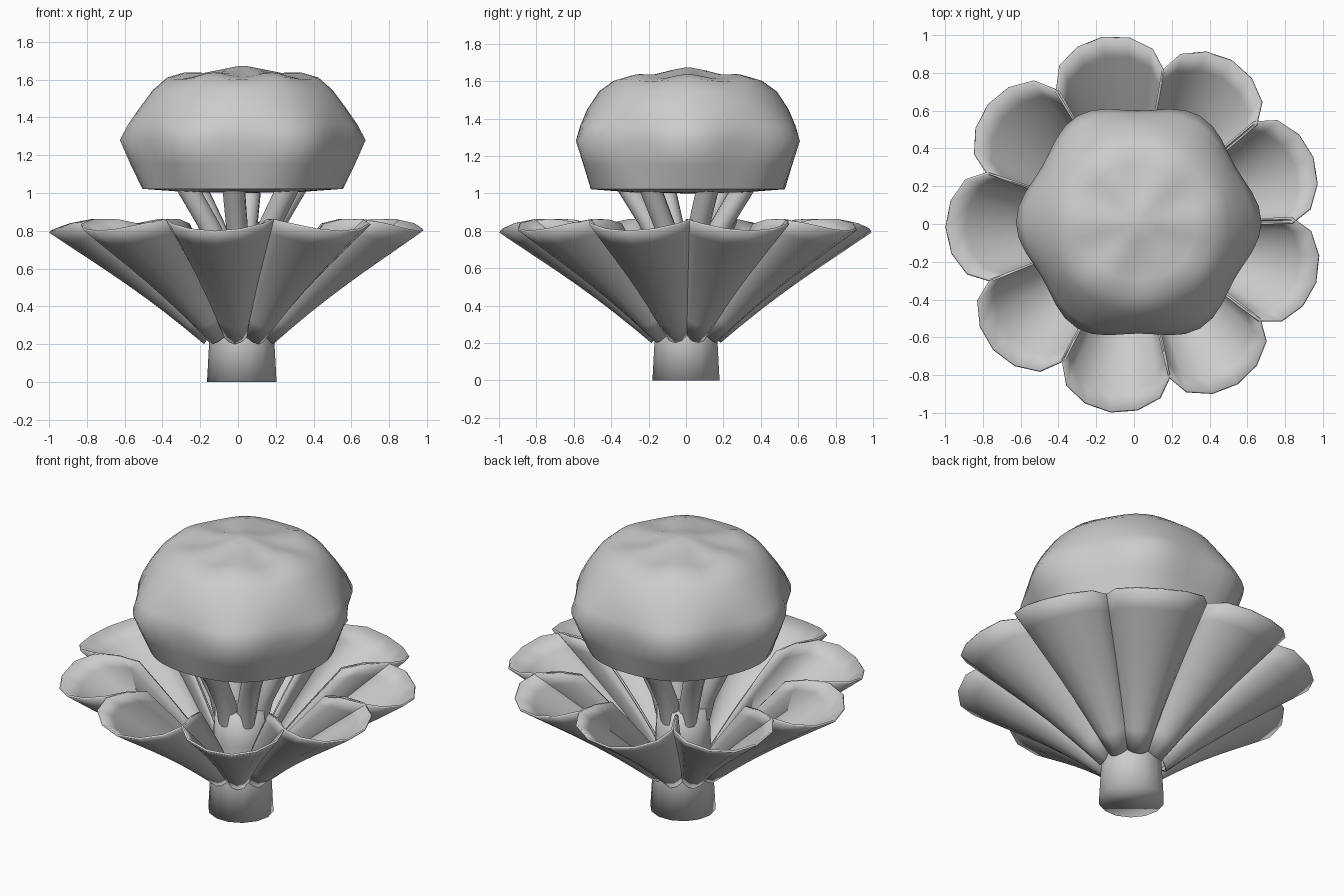
import bpy, math
from mathutils import Vector

if "Cube" in bpy.data.objects:
    bpy.data.objects.remove(bpy.data.objects["Cube"])

grey = bpy.data.materials.new("plain_grey")
grey.diffuse_color = (0.6, 0.6, 0.6, 1)
grey.use_nodes = True
grey.node_tree.nodes["Principled BSDF"].inputs["Base Color"].default_value = grey.diffuse_color
CX = 0.02  # plant axis


def make(name, verts, faces, angle=40):
    me = bpy.data.meshes.new(name)
    me.from_pydata(verts, [], faces)
    me.materials.append(grey)
    ob = bpy.data.objects.new(name, me)
    bpy.context.collection.objects.link(ob)
    bpy.ops.object.select_all(action='DESELECT')
    ob.select_set(True)
    bpy.context.view_layer.objects.active = ob
    bpy.ops.object.shade_smooth_by_angle(angle=math.radians(angle))
    return ob


def loft(name, rings, angle=40):
    """Join closed rings of equal length and cap both ends."""
    n = len(rings[0])
    faces = [(i * n + j, i * n + (j + 1) % n, (i + 1) * n + (j + 1) % n, (i + 1) * n + j)
             for i in range(len(rings) - 1) for j in range(n)]
    last = (len(rings) - 1) * n
    faces += [tuple(reversed(range(n))), tuple(range(last, last + n))]
    return make(name, [v for r in rings for v in r], faces, angle)


def ring(n, fn):
    return [fn(2 * math.pi * j / n) for j in range(n)]


# Stem: tapering trunk
loft("stem", [ring(14, lambda a: (CX + r * math.cos(a), r * math.sin(a), z))
              for r, z in ((0.184, 0), (0.172, 0.22), (0.155, 0.45), (0.15, 0.64))], 100)

# Stalks: six spreading rods that carry the cap
for k in range(6):
    t = math.radians(22 + 60 * k)
    out, side = Vector((math.cos(t), math.sin(t), 0)), Vector((-math.sin(t), math.cos(t), 0))
    rows = []
    for d, z, r in ((0.095, 0.56, 0.054), (0.12, 0.68, 0.056), (0.188, 0.83, 0.058),
                    (0.293, 1.0, 0.06), (0.325, 1.06, 0.06)):
        c = Vector((CX, 0, z)) + out * d
        rows.append(ring(10, lambda a: c + out * (1.12 * r * math.cos(a)) + side * (r * math.sin(a))))
    loft("stalk_%d" % (k + 1), rows, 60)

# Cap: six-lobed head, each ring is (radius, height, lobe depth, bump height)
PROFILE = ((0.02, 1.0, 0, 0), (0.3, 1.005, 0, 0), (0.525, 1.022, 0.006, 0),
           (0.575, 1.15, 0.018, 0), (0.62, 1.28, 0.03, 0), (0.592, 1.36, 0.016, 0),
           (0.542, 1.45, 0.004, 0), (0.475, 1.545, 0, 0), (0.4, 1.605, 0, 0.006),
           (0.31, 1.625, 0, 0.012), (0.2, 1.63, 0, 0.006), (0.1, 1.656, 0, 0),
           (0.02, 1.672, 0, 0))


def cap_point(r, z, lobe, bump):
    def f(a):
        w = math.cos(6 * a)
        rr = r + lobe * w
        return (CX + 0.005 + rr * math.cos(a), 0.01 + rr * math.sin(a), z + bump * w)
    return f


loft("cap", [ring(48, cap_point(*p)) for p in PROFILE], 50)

# Petals: nine open cones lofted from a small base arc to a wide rim
HEADINGS = (100, 59.5, 20.5, -18, -57.5, -97.5, -138.5, -179, 141)
ARC = [math.radians(-130 + 26 * i) for i in range(11)]
ROWS = 8
for k, heading in enumerate(HEADINGS):
    t = math.radians(heading)
    verts = []
    for i in range(ROWS + 1):
        s = i / ROWS
        for a in ARC:
            sa, ca = math.sin(a), math.cos(a)
            base = (0.13 + 0.05 * ca, 0.062 * sa, 0.21 + 0.05 * sa * sa + 0.03 * max(0, -ca))
            rim = (0.72 + 0.28 * ca, 0.31 * sa, 0.80 + 0.065 * sa * sa)
            x, y, z = (b + (e - b) * s for b, e in zip(base, rim))
            z += 0.03 * math.sin(math.pi * s) * (1 - s * 0.6)  # slight belly
            lim = x * 0.358 if i else 0.07                      # stay inside own sector
            y = max(-lim, min(lim, y))
            verts.append((CX - 0.012 + x * math.cos(t) - y * math.sin(t),
                          x * math.sin(t) + y * math.cos(t), z))
    n = len(ARC)
    faces = [(i * n + j, (i + 1) * n + j, (i + 1) * n + j + 1, i * n + j + 1)
             for i in range(ROWS) for j in range(n - 1)]
    petal = make("petal_%d" % (k + 1), verts, faces, 60)
    solid = petal.modifiers.new("thickness", 'SOLIDIFY')
    solid.thickness = 0.012
    solid.offset = -1
